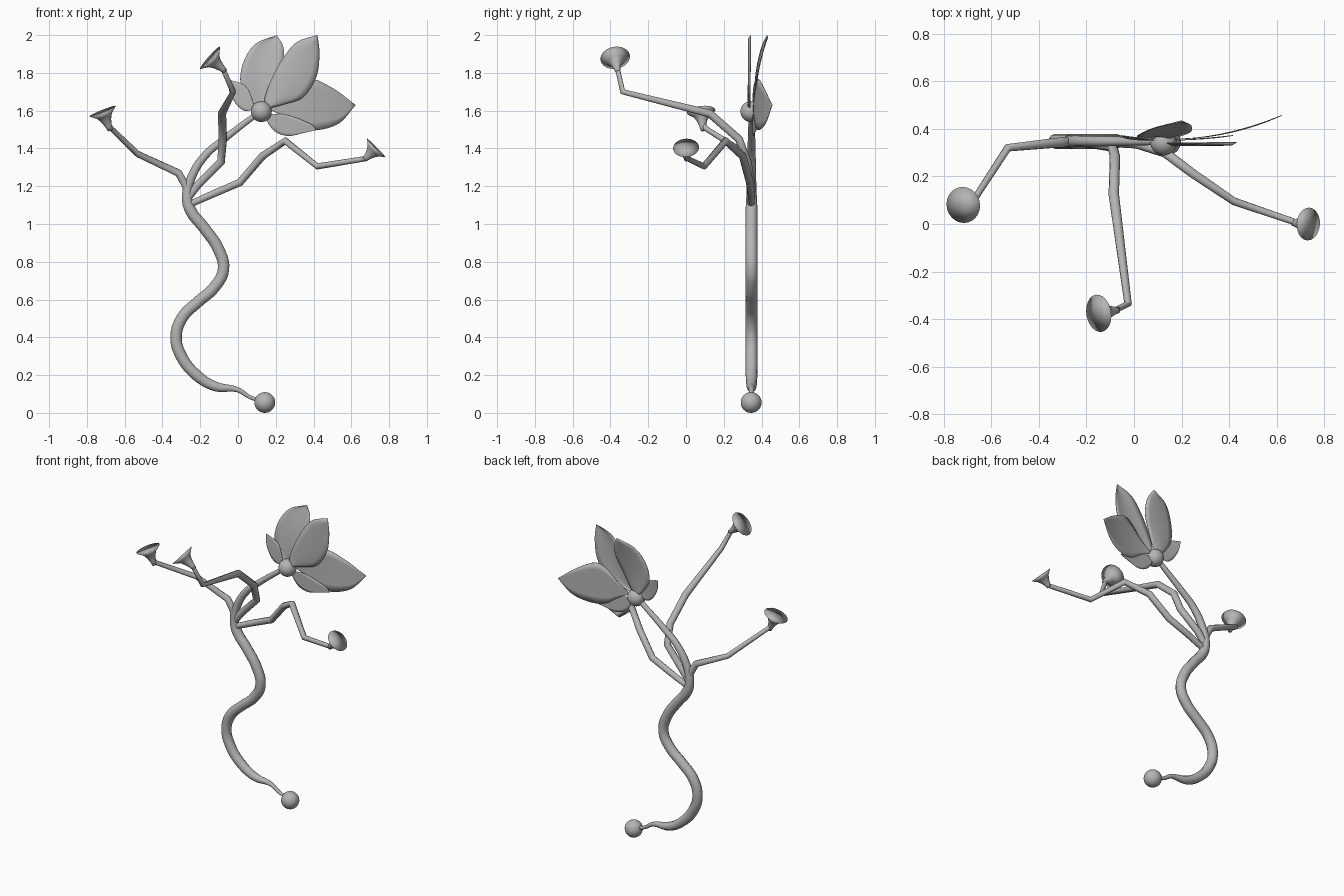
import bpy, bmesh, math
from mathutils import Vector

if "Cube" in bpy.data.objects:
    bpy.data.objects.remove(bpy.data.objects["Cube"])

Y = 0.345  # depth plane of stem and flower
grey = bpy.data.materials.new("soft grey")
grey.diffuse_color = (0.46, 0.46, 0.46, 1)
grey.use_nodes = True
grey.node_tree.nodes["Principled BSDF"].inputs["Base Color"].default_value = grey.diffuse_color


def finish(ob, name):
    ob.name = name
    ob.data.materials.clear()
    ob.data.materials.append(grey)
    return ob


def mesh_object(bm, name):
    me = bpy.data.meshes.new(name)
    bmesh.ops.recalc_face_normals(bm, faces=bm.faces)
    bm.to_mesh(me)
    bm.free()
    me.shade_smooth()
    ob = bpy.data.objects.new(name, me)
    bpy.context.collection.objects.link(ob)
    return finish(ob, name)


def tube(name, pts, smooth):
    """Round tube through (x, y, z, radius) points."""
    cu = bpy.data.curves.new(name, 'CURVE')
    cu.dimensions = '3D'
    cu.bevel_depth = 1.0
    cu.bevel_resolution = 3
    cu.use_fill_caps = True
    cu.resolution_u = 5
    sp = cu.splines.new('BEZIER' if smooth else 'POLY')
    data = sp.bezier_points if smooth else sp.points
    data.add(len(pts) - 1)
    for p, (x, y, z, r) in zip(data, pts):
        p.radius = r
        if smooth:
            p.co = (x, y, z)
            p.handle_left_type = p.handle_right_type = 'AUTO'
        else:
            p.co = (x, y, z, 1)
    ob = bpy.data.objects.new(name, cu)
    bpy.context.collection.objects.link(ob)
    bpy.ops.object.select_all(action='DESELECT')
    ob.select_set(True)
    bpy.context.view_layer.objects.active = ob
    bpy.ops.object.convert(target='MESH')
    ob = bpy.context.view_layer.objects.active
    ob.data.shade_smooth()
    return finish(ob, name)


def ball(name, loc, r):
    bpy.ops.mesh.primitive_uv_sphere_add(segments=32, ring_count=16, radius=r, location=loc)
    ob = bpy.context.object
    ob.data.shade_smooth()
    finish(ob, name)


def horn(name, rim, axis, r, length=0.11):
    """Flared trumpet end with a nearly flat mouth; rim is the mouth centre."""
    prof = [(0.013, -1.0), (0.017, -0.8), (0.027, -0.5), (0.042, -0.25), (r, 0)]
    q = Vector(axis).to_track_quat('Z', 'Y')
    n, bm, rings = 24, bmesh.new(), []
    for pr, h in prof:
        rings.append([bm.verts.new(Vector(rim) + q @ Vector((
            pr * math.cos(2 * math.pi * i / n), pr * math.sin(2 * math.pi * i / n), h * length)))
            for i in range(n)])
    mouth = bm.verts.new(Vector(rim) + q @ Vector((0, 0, -0.006)))
    for i in range(n):
        j = (i + 1) % n
        for a, b in zip(rings, rings[1:]):
            bm.faces.new((a[i], a[j], b[j], b[i]))
        bm.faces.new((rings[-1][i], rings[-1][j], mouth))
    bm.faces.new(rings[0])
    mesh_object(bm, name)


def smooth_line(pts, steps=4):
    """Catmull-Rom curve through 2D points, returned without its two ends."""
    p = [Vector(v) for v in pts]
    p = [2 * p[0] - p[1]] + p + [2 * p[-1] - p[-2]]
    out = []
    for a, b, c, d in zip(p, p[1:], p[2:], p[3:]):
        for k in range(steps):
            t = k / steps
            out.append(0.5 * (2 * b + (c - a) * t + (2 * a - 5 * b + 4 * c - d) * t ** 2
                              + (3 * b - a - 3 * c + d) * t ** 3))
    return out[1:]


def petal(name, base, edge_a, edge_b, tip, y0, bend, cup=0.0):
    """Leaf-shaped sheet spanned between two edges given in front-view x, z."""
    cols, bm = 6, bmesh.new()
    b, t = Vector(base), Vector(tip)
    axis = t - b

    def vert(p, s):
        k = max(0, (p - b).dot(axis) / axis.length_squared)
        return bm.verts.new((p.x, y0 + bend * k * k + cup * 4 * s * (1 - s), p.y))

    sides = [smooth_line([base] + e + [tip]) for e in (edge_a, edge_b)]
    rows = [[vert(a.lerp(c, i / cols), i / cols) for i in range(cols + 1)]
            for a, c in zip(*sides)]
    vb, vt = vert(b, 0), vert(t, 0)
    for i in range(cols):
        bm.faces.new((vb, rows[0][i], rows[0][i + 1]))
        bm.faces.new((rows[-1][i + 1], rows[-1][i], vt))
        for r0, r1 in zip(rows, rows[1:]):
            bm.faces.new((r0[i], r1[i], r1[i + 1], r0[i + 1]))
    ob = mesh_object(bm, name)
    sol = ob.modifiers.new("thickness", 'SOLIDIFY')
    sol.thickness = 0.003
    sol.offset = 0


# Winding main stem, rising into the flower stem
stem = [(0.13, 0.06, .010), (0.06, 0.085, .011), (0.0, 0.122, .014), (-0.12, 0.14, .027),
        (-0.22, 0.20, .031), (-0.30, 0.30, .032), (-0.328, 0.40, .032), (-0.295, 0.505, .032),
        (-0.215, 0.585, .032), (-0.125, 0.665, .032), (-0.077, 0.76, .032), (-0.105, 0.87, .032),
        (-0.18, 0.98, .032), (-0.25, 1.07, .032), (-0.27, 1.14, .028), (-0.245, 1.25, .024),
        (-0.172, 1.365, .022), (-0.085, 1.44, .020), (0.03, 1.53, .017), (0.11, 1.59, .015)]
tube("main_stem", [(x, Y + 0.002, z, r) for x, z, r in stem], True)
ball("root_ball", (0.142, Y, 0.055), 0.055)
ball("flower_centre", (0.124, Y - 0.002, 1.595), 0.055)

# Angular branches
tube("left_branch", [(-0.265, Y, 1.13, .024), (-0.275, Y, 1.20, .022), (-0.315, 0.342, 1.27, .021),
                     (-0.53, 0.32, 1.37, .017), (-0.67, 0.105, 1.505, .014),
                     (-0.682, 0.095, 1.52, .013)], False)
tube("front_branch", [(-0.265, Y, 1.14, .022), (-0.21, Y, 1.21, .022), (-0.09, 0.325, 1.33, .022),
                      (-0.08, 0.28, 1.45, .022), (-0.085, 0.125, 1.585, .022),
                      (-0.025, -0.335, 1.70, .016), (-0.075, -0.36, 1.81, .013)], False)
tube("right_branch", [(-0.265, Y, 1.10, .018), (-0.13, Y, 1.16, .020), (0.01, 0.338, 1.22, .021),
                      (0.13, 0.30, 1.36, .021), (0.25, 0.21, 1.44, .020), (0.42, 0.095, 1.305, .017),
                      (0.67, 0.01, 1.345, .014)], False)

# Trumpet ends
horn("left_trumpet", (-0.717, 0.08, 1.597), (-0.37, -0.1, 0.92), 0.076)
horn("front_trumpet", (-0.148, -0.375, 1.88), (-0.73, -0.12, 0.65), 0.079)
horn("right_trumpet", (0.732, 0.0, 1.403), (0.7, -0.05, 0.7), 0.069, 0.09)

# Petals
petal("front_petal", (.15, 1.61), [(.14, 1.66), (.177, 1.767), (.235, 1.873), (.31, 1.962)],
      [(.246, 1.635), (.347, 1.672), (.415, 1.778), (.431, 1.90)], (.42, 1.999), 0.34, 0.003, -0.012)
petal("back_petal", (.10, 1.62), [(.05, 1.672), (.013, 1.746), (.027, 1.852), (.09, 1.952)],
      [(.15, 1.65), (.203, 1.757), (.24, 1.847), (.24, 1.937)], (.206, 1.999), 0.36, 0.07, 0.008)
petal("right_petal", (.16, 1.61), [(.246, 1.667), (.315, 1.735), (.394, 1.768), (.51, 1.714)],
      [(.246, 1.566), (.325, 1.513), (.42, 1.497), (.537, 1.534)], (.622, 1.63), 0.357, 0.10)
petal("lower_petal", (.14, 1.58), [(.165, 1.524), (.207, 1.482), (.272, 1.466), (.347, 1.482)],
      [(.23, 1.582), (.30, 1.566), (.352, 1.545), (.394, 1.524)], (.415, 1.497), 0.352, 0.02)
petal("left_petal", (.09, 1.61), [(.07, 1.677), (.05, 1.72), (.013, 1.746), (-.024, 1.757)],
      [(.04, 1.598), (.002, 1.62), (-.024, 1.656), (-.045, 1.70)], (-.055, 1.762), 0.352, 0.02)
